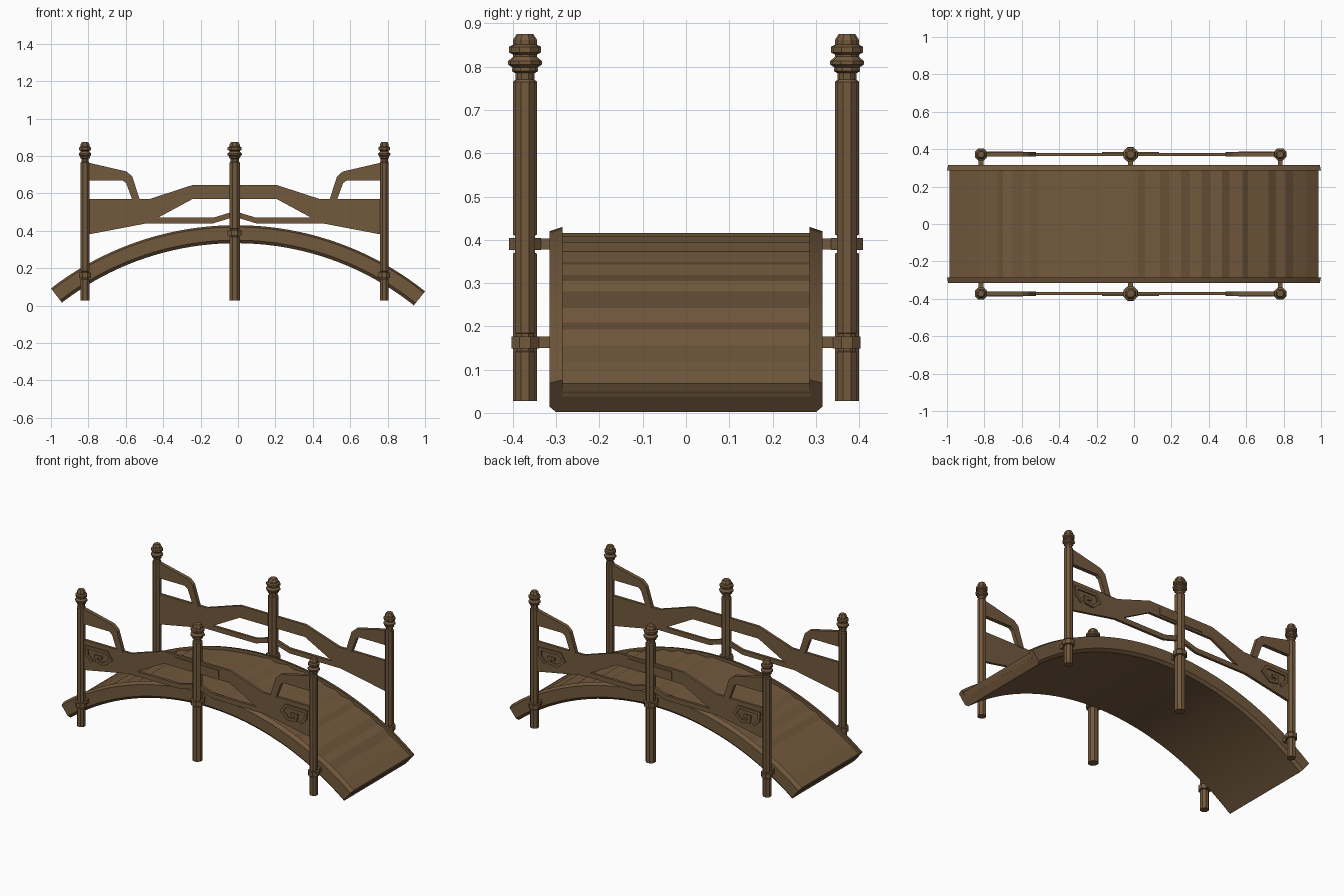
import bpy, bmesh, math

if "Cube" in bpy.data.objects:
    bpy.data.objects.remove(bpy.data.objects["Cube"])

wood = bpy.data.materials.new("brown wood")
wood.diffuse_color = (0.17, 0.1, 0.047, 1)
wood.use_nodes = True
wood.node_tree.nodes["Principled BSDF"].inputs["Base Color"].default_value = wood.diffuse_color

XC, R, TOP = -0.01, 1.62, 0.43     # arch centre, radius and crown height
MID = -0.018                       # middle of the railing
POST_Y = 0.372


def finish(name, bm):
    bmesh.ops.recalc_face_normals(bm, faces=bm.faces[:])
    me = bpy.data.meshes.new(name)
    bm.to_mesh(me)
    bm.free()
    me.materials.append(wood)
    ob = bpy.data.objects.new(name, me)
    bpy.context.collection.objects.link(ob)
    return ob


def loft(name, rings):
    """Skin closed rings of equal length and cap both ends."""
    bm = bmesh.new()
    vs = [[bm.verts.new(p) for p in r] for r in rings]
    n = len(vs[0])
    for a, b in zip(vs, vs[1:]):
        for i in range(n):
            j = (i + 1) % n
            bm.faces.new((a[i], a[j], b[j], b[i]))
    bm.faces.new(vs[0])
    bm.faces.new(vs[-1])
    return finish(name, bm)


def plate(name, pts, y0, y1):
    """Extrude an x-z outline from y0 to y1."""
    return loft(name, [[(x, y, z) for x, z in pts] for y in (y0, y1)])


def box(name, x0, x1, y0, y1, z0, z1):
    return plate(name, [(x0, z0), (x1, z0), (x1, z1), (x0, z1)], y0, y1)


def strip(path, w):
    """Outline of a mitred band of width w along an x-z path."""
    left, right = [], []
    for i, (x, z) in enumerate(path):
        dirs = []
        for a, b in ((i - 1, i), (i, i + 1)):
            if a >= 0 and b < len(path):
                dx, dz = path[b][0] - path[a][0], path[b][1] - path[a][1]
                l = math.hypot(dx, dz)
                dirs.append((-dz / l, dx / l))
        nx, nz = sum(d[0] for d in dirs), sum(d[1] for d in dirs)
        k = w / 2 * len(dirs) / (nx * nx + nz * nz)
        left.append((x + nx * k, z + nz * k))
        right.append((x - nx * k, z - nz * k))
    return left + right[::-1]


def arc_z(x):
    return TOP - R + math.sqrt(R * R - (x - XC) ** 2)


# Arched body with raised curbs, swept along the arc
half = [(0.30, 0.096), (0.315, 0.08), (0.315, 0.01), (0.285, 0.0), (0.285, 0.035)]
section = half + [(-y, d) for y, d in reversed(half)]
a0, a1 = math.asin((-1 - XC) / R), math.asin((1 - XC) / R)
rings = []
for i in range(41):
    a = a0 + (a1 - a0) * i / 40
    rings.append([(XC + (R - d) * math.sin(a), y, TOP - R + (R - d) * math.cos(a))
                  for y, d in section])
body = loft("arched_body", rings)
bpy.context.view_layer.objects.active = body
body.select_set(True)
bpy.ops.object.shade_smooth_by_angle(angle=math.radians(20))
body.select_set(False)

# Stepped planks: each step has a high edge and a low edge
steps = [(-0.70, -0.73), (-0.60, -0.65), (-0.51, -0.55), (0.02, 0.06), (0.14, 0.19),
         (0.25, 0.30), (0.36, 0.41), (0.47, 0.51), (0.58, 0.61), (0.72, 0.76), (0.81, 0.85)]
tops = [(x, 0.0) for x in (-0.986, -0.92, -0.82, -0.41, -0.30, -0.19, -0.08, 0.92, 0.986)]
for hi, lo in steps:
    tops += [(hi, 0.006), (lo, -0.006)]
tops.sort()
outline = [(x, arc_z(x) - 0.02 + o) for x, o in tops]
outline += [(x * 0.985, arc_z(x) - 0.05) for x, o in reversed(tops)]
plate("deck_planks", outline, -0.286, 0.286)

# Railing outlines for the left half, measured from the middle post
panel = [(-0.785, 0.38), (-0.47, 0.44), (-0.115, 0.44), (0, 0.475), (0, 0.505),
         (-0.115, 0.47), (-0.41, 0.47), (-0.225, 0.57), (0, 0.57), (0, 0.645),
         (-0.225, 0.645), (-0.455, 0.57), (-0.785, 0.57)]
bracket = [(-0.785, 0.67), (-0.60, 0.67), (-0.58, 0.655), (-0.547, 0.565), (-0.507, 0.565),
           (-0.547, 0.69), (-0.577, 0.717), (-0.785, 0.765)]
scroll = strip([(-0.715, 0.452), (-0.75, 0.485), (-0.755, 0.532), (-0.615, 0.535),
                (-0.588, 0.495), (-0.635, 0.456), (-0.685, 0.462), (-0.69, 0.492),
                (-0.65, 0.492)], 0.018)


def post_profile(r, collar_z):
    c, k = collar_z, r * 1.35
    return [(r, 0.028), (r, c - 0.022), (r * .85, c - 0.02), (r * .85, c - 0.014),
            (k, c - 0.014), (k, c + 0.014), (r * .85, c + 0.014), (r * .85, c + 0.02),
            (r, c + 0.022), (r, 0.765), (r * .8, 0.77), (r * .8, 0.785), (r * 1.1, 0.79),
            (r * 1.05, 0.798), (r * 1.4, 0.805), (r * 1.4, 0.813), (r, 0.823),
            (r, 0.828), (r * 1.35, 0.833), (r * 1.35, 0.846), (r, 0.851),
            (r, 0.862), (r * .7, 0.875)]


for side, sy in (("front", -1), ("back", 1)):
    # Eight-sided posts with collars, finials and ties to the deck
    for pos, x, r, cz in (("left", MID - 0.8, 0.0255, 0.163), ("middle", MID, 0.03, 0.39),
                          ("right", MID + 0.8, 0.0255, 0.163)):
        rings = []
        for rad, z in post_profile(r, cz):
            rings.append([(x + rad * math.cos(math.pi / 4 * (i + .5)),
                           sy * POST_Y + rad * math.sin(math.pi / 4 * (i + .5)), z)
                          for i in range(8)])
        loft(f"{side}_{pos}_post", rings)
        box(f"{side}_{pos}_tie", x - 0.013, x + 0.013, sy * 0.30, sy * POST_Y,
            cz - 0.013, cz + 0.013)
    # Rail panels, corner brackets and carved scrolls
    for end, sx in (("left", 1), ("right", -1)):
        def place(pts):
            return [(MID + sx * u, z) for u, z in pts]
        y = sy * POST_Y
        plate(f"{side}_{end}_rail", place(panel), y - 0.008, y + 0.008)
        plate(f"{side}_{end}_bracket", place(bracket), y - 0.012, y + 0.012)
        plate(f"{side}_{end}_scroll", place(scroll), y, y + sy * 0.016)
    # Raised plate at the middle of the handrail
    box(f"{side}_rail_plate", MID - 0.152, MID + 0.152, sy * POST_Y, sy * (POST_Y + 0.012),
        0.583, 0.63)
